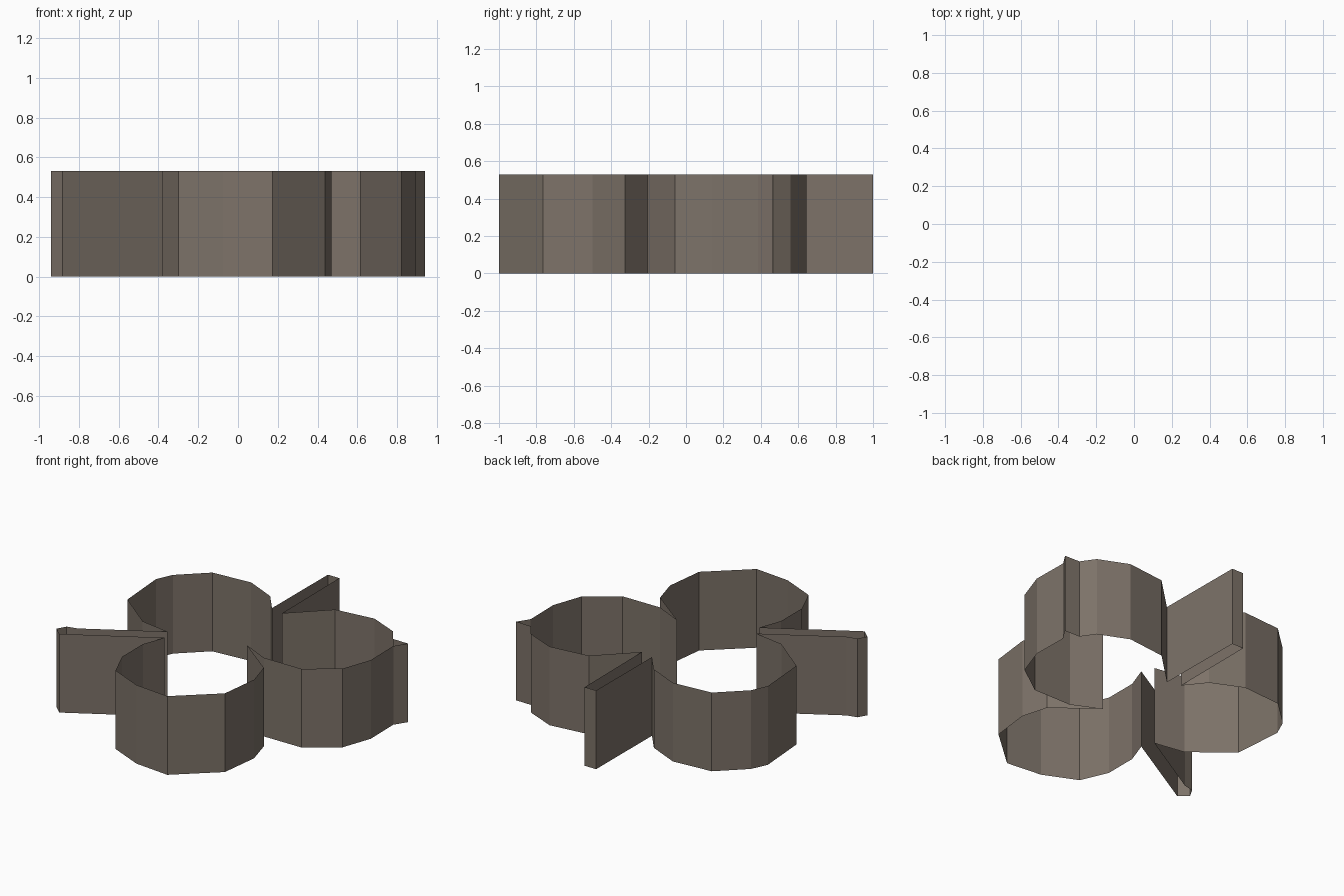
import bpy, bmesh

HEIGHT = 0.53

# One closed outline, traced in sections, seen from above
front_lobe = [(0.15, -0.118), (0.42, -0.325), (0.47, -0.50), (0.438, -0.765),
              (0.173, -1.0), (-0.075, -0.975), (-0.30, -0.875), (-0.38, -0.69),
              (-0.38, -0.47), (-0.325, -0.318)]
left_bar = [(-0.883, -0.641), (-0.94, -0.588), (-0.907, -0.529), (-0.837, -0.513)]
back_lobe = [(-0.36, -0.235), (-0.57, -0.20), (-0.827, 0.005), (-0.853, 0.345),
             (-0.803, 0.455), (-0.626, 0.62), (-0.35, 0.64), (-0.142, 0.545),
             (-0.033, 0.409)]
back_bar = [(-0.03, 1.0), (0.055, 1.0)]
right_lobe = [(0.06, 0.384), (0.295, 0.613), (0.567, 0.643), (0.765, 0.558),
              (0.828, 0.468)]
side_spur = [(0.94, 0.465), (0.888, 0.385)]
right_lobe_end = [(0.892, 0.14), (0.822, -0.06), (0.617, -0.207), (0.338, -0.207)]

outline = (front_lobe + left_bar + back_lobe + back_bar
           + right_lobe + side_spur + right_lobe_end)
outline = outline[::-1]  # counter-clockwise, so walls face outward

# Thin open wall: no top or bottom caps
bm = bmesh.new()
low = [bm.verts.new((x, y, 0)) for x, y in outline]
high = [bm.verts.new((x, y, HEIGHT)) for x, y in outline]
n = len(outline)
for i in range(n):
    j = (i + 1) % n
    bm.faces.new((low[i], low[j], high[j], high[i]))
mesh = bpy.data.meshes.new("lobed_wall")
bm.to_mesh(mesh)
bm.free()

# Single grey-brown colour
mat = bpy.data.materials.new("grey_brown")
mat.diffuse_color = (0.205, 0.17, 0.14, 1)
mesh.materials.append(mat)

wall = bpy.data.objects.new("lobed_wall", mesh)
bpy.context.collection.objects.link(wall)
